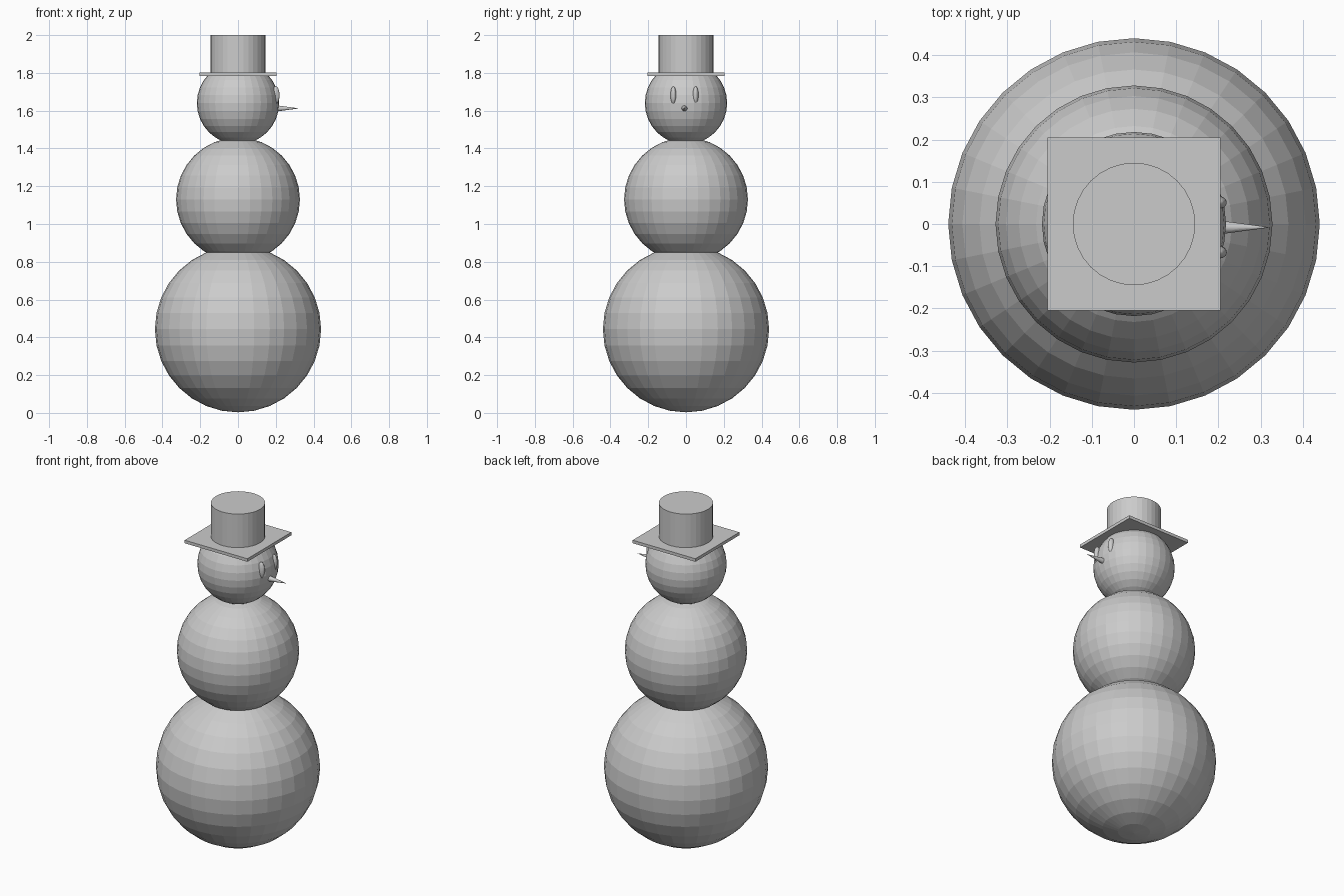
import bpy
from math import pi

if "Cube" in bpy.data.objects:
    bpy.data.objects.remove(bpy.data.objects["Cube"])


def ball(name, radius, location, stretch=(1, 1, 1)):
    """Faceted ball, optionally stretched to an ellipsoid."""
    bpy.ops.mesh.primitive_uv_sphere_add(segments=32, ring_count=16,
                                         radius=radius, location=location)
    obj = bpy.context.object
    obj.name = name
    obj.scale = stretch
    return obj


# Three stacked snowballs
ball("body_lower", 0.44, (0, 0, 0.443))
ball("body_middle", 0.328, (0, 0, 1.13))
ball("head", 0.218, (0, 0, 1.64))

# Hat: square brim and round crown
bpy.ops.mesh.primitive_cube_add(size=1, location=(0, 0, 1.793))
brim = bpy.context.object
brim.name = "hat_brim"
brim.scale = (0.41, 0.41, 0.018)

bpy.ops.mesh.primitive_cylinder_add(vertices=32, radius=0.145, depth=0.21,
                                    location=(0, 0, 1.895))
bpy.context.object.name = "hat_crown"

# Face looks along +x and sits slightly off centre
FACE_Y = -0.008

# Nose: slim cone pointing along +x
bpy.ops.mesh.primitive_cone_add(vertices=32, radius1=0.0165, radius2=0, depth=0.122,
                                location=(0.263, FACE_Y, 1.612),
                                rotation=(0, pi / 2, 0))
bpy.context.object.name = "nose"

# Eyes: tall ovals half sunk in the head
for side, label in ((-1, "right"), (1, "left")):
    ball(f"eye_{label}", 0.047, (0.2, FACE_Y + side * 0.059, 1.682), (0.42, 0.32, 1))
